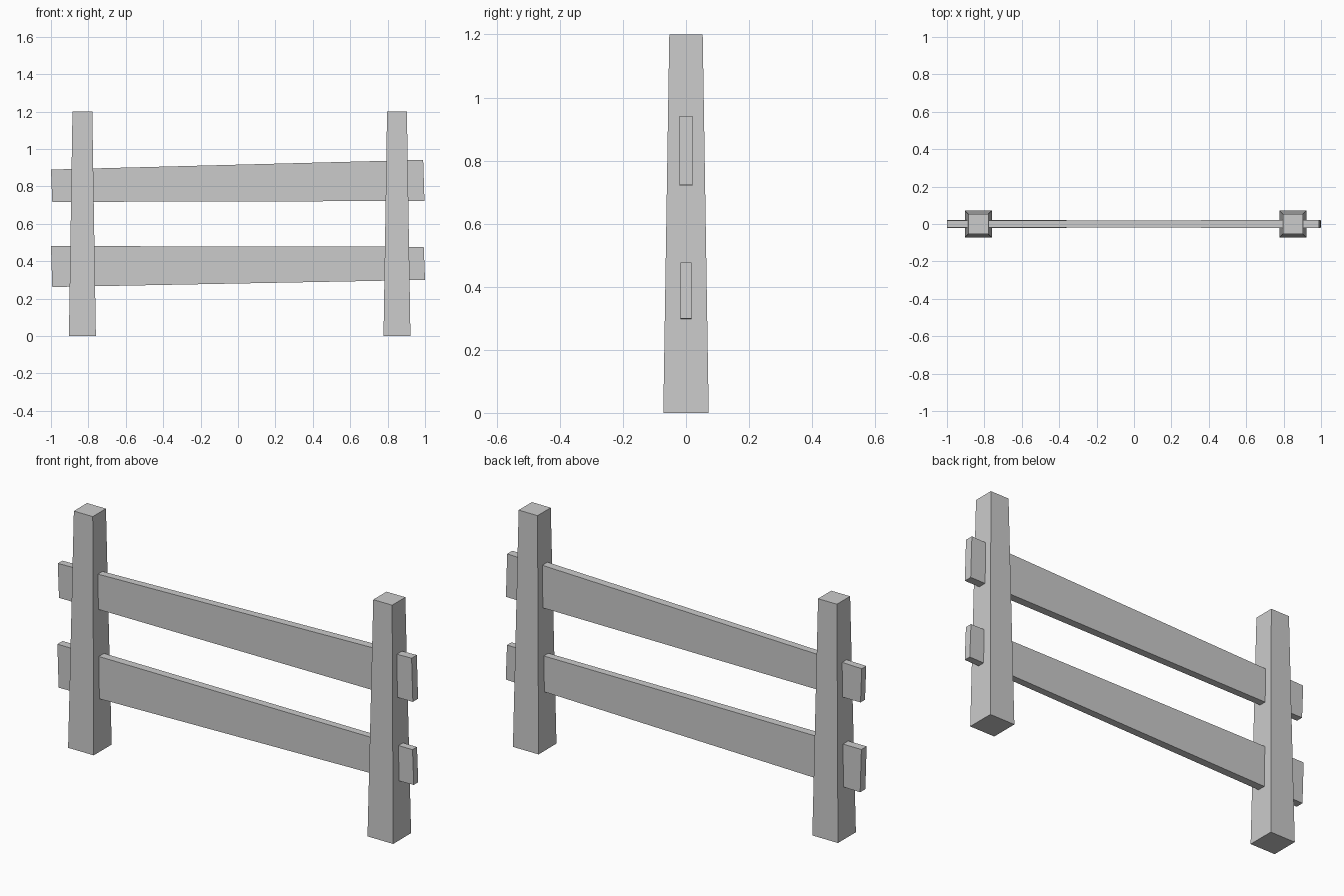
import bpy
import bmesh

if "Cube" in bpy.data.objects:
    bpy.data.objects.remove(bpy.data.objects["Cube"])


def loft(name, start, end):
    """Closed solid between two matching four-point end sections."""
    bm = bmesh.new()
    a = [bm.verts.new(p) for p in start]
    b = [bm.verts.new(p) for p in end]
    bm.faces.new(a)
    bm.faces.new(b)
    for i in range(4):
        j = (i + 1) % 4
        bm.faces.new((a[i], a[j], b[j], b[i]))
    bmesh.ops.recalc_face_normals(bm, faces=bm.faces)
    mesh = bpy.data.meshes.new(name)
    bm.to_mesh(mesh)
    bm.free()
    obj = bpy.data.objects.new(name, mesh)
    bpy.context.collection.objects.link(obj)


def square(x, half, z):
    return [(x + sx * half, sy * half, z)
            for sx, sy in ((-1, -1), (1, -1), (1, 1), (-1, 1))]


def rail_end(bottom, top, half):
    (xb, zb), (xt, zt) = bottom, top
    return [(xb, -half, zb), (xb, half, zb), (xt, half, zt), (xt, -half, zt)]


# Tapered square posts
for name, x in (("left_post", -0.832), ("right_post", 0.85)):
    loft(name, square(x, 0.072, 0), square(x, 0.053, 1.2))

# Tapered planks with slightly slanted ends, passing through the posts
loft("upper_rail",
     rail_end((-0.993, 0.717), (-1.0, 0.89), 0.018),
     rail_end((0.997, 0.722), (0.99, 0.942), 0.021))
loft("lower_rail",
     rail_end((-0.993, 0.262), (-1.0, 0.481), 0.021),
     rail_end((1.0, 0.3), (0.993, 0.477), 0.018))
